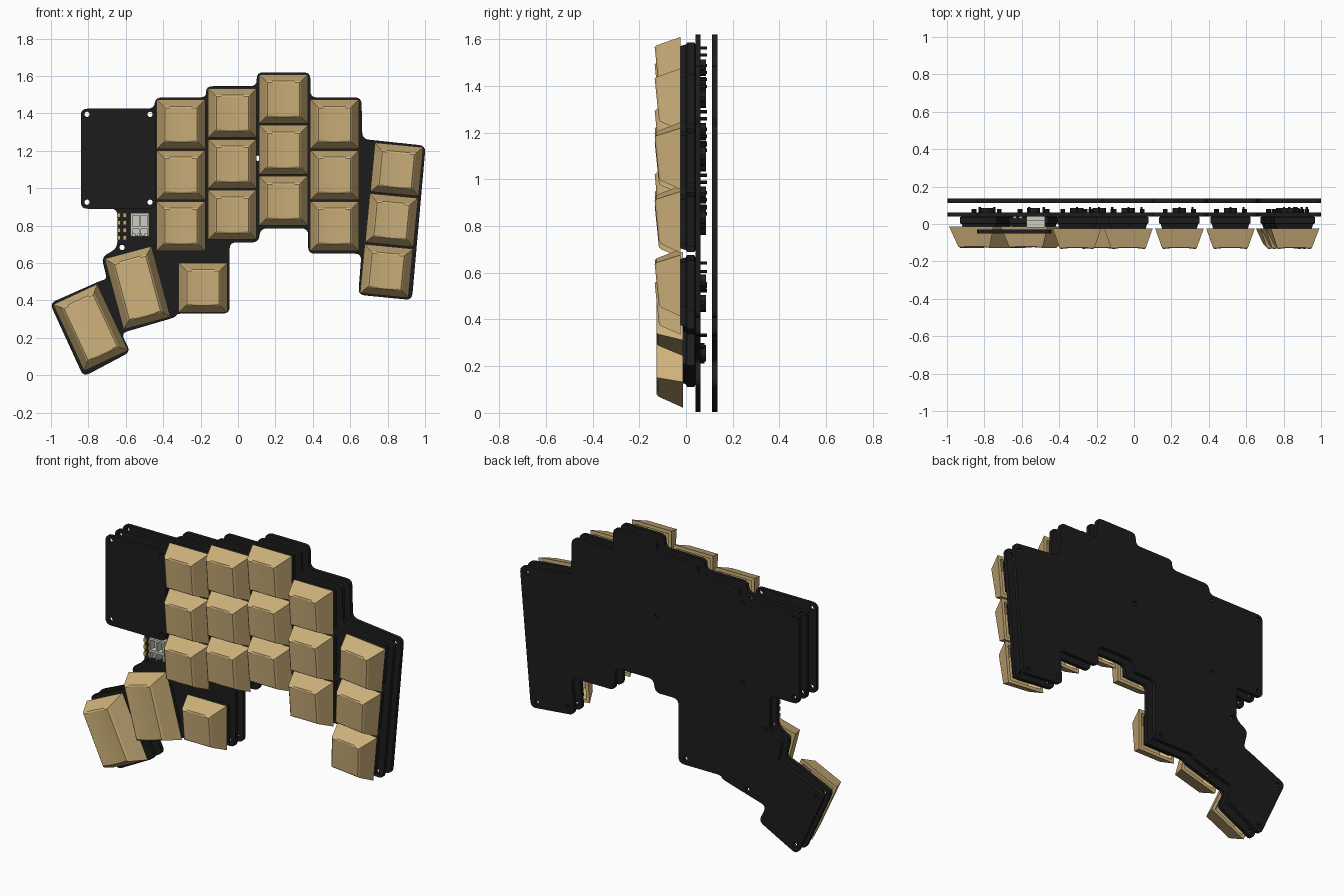
import bpy, bmesh, math
from mathutils import Vector, Matrix

if "Cube" in bpy.data.objects:
    bpy.data.objects.remove(bpy.data.objects["Cube"])


def material(name, rgb):
    m = bpy.data.materials.new(name)
    m.diffuse_color = (*rgb, 1)
    m.use_nodes = True
    m.node_tree.nodes["Principled BSDF"].inputs["Base Color"].default_value = m.diffuse_color
    return m


BLACK = material("black", (0.012, 0.012, 0.012))
TAN = material("tan", (0.63, 0.45, 0.2))
PALE = material("pale_grey", (0.6, 0.62, 0.54))
GOLD = material("gold", (0.6, 0.42, 0.15))


def place(name, mesh, loc=(0, 0, 0), angle=0):
    ob = bpy.data.objects.new(name, mesh)
    ob.location = loc
    ob.rotation_euler = (0, -math.radians(angle), 0)
    bpy.context.collection.objects.link(ob)
    return ob


def round_corners(pts, r):
    out = []
    for i, p in enumerate(pts):
        p, a, b = Vector(p), Vector(pts[i - 1]), Vector(pts[(i + 1) % len(pts)])
        s = p + (a - p).normalized() * min(r, 0.45 * (a - p).length)
        e = p + (b - p).normalized() * min(r, 0.45 * (b - p).length)
        out += [s * (1 - t) ** 2 + p * 2 * t * (1 - t) + e * t * t
                for t in (0, 0.25, 0.5, 0.75, 1)]
    return out


def plate(name, outline, holes, y0, y1):
    """Flat sheet in the xz plane with rounded corners and round holes."""
    cu = bpy.data.curves.new(name, 'CURVE')
    cu.dimensions, cu.fill_mode, cu.extrude = '2D', 'BOTH', (y1 - y0) / 2
    loops = [round_corners(outline, 0.035)]
    for hx, hz in holes:
        loops.append([(hx + 0.014 * math.cos(k * math.pi / 8),
                       hz + 0.014 * math.sin(k * math.pi / 8)) for k in range(16)])
    for loop in loops:
        sp = cu.splines.new('POLY')
        sp.points.add(len(loop) - 1)
        for q, p in zip(sp.points, loop):
            q.co = (p[0], p[1], 0, 1)
        sp.use_cyclic_u = True
    tmp = bpy.data.objects.new(name, cu)
    bpy.context.collection.objects.link(tmp)
    bpy.context.view_layer.update()
    dg = bpy.context.evaluated_depsgraph_get()
    me = bpy.data.meshes.new_from_object(tmp.evaluated_get(dg))
    bpy.data.objects.remove(tmp)
    me.transform(Matrix.Translation((0, (y0 + y1) / 2, 0)) @ Matrix.Rotation(math.pi / 2, 4, 'X'))
    me.materials.clear()
    me.materials.append(BLACK)
    return place(name, me)


def loft(bm, rings, n=1, off=(0, 0)):
    """Rings: (half width, half height, y at lower edge, y at upper edge, dish)."""
    loops = []
    for w, h, yl, yu, dish in rings:
        us = [2 * i / n - 1 for i in range(n + 1)]
        low = [bm.verts.new((off[0] + u * w, yl + dish * (1 - u * u), off[1] - h)) for u in us]
        up = [bm.verts.new((off[0] + u * w, yu + dish * (1 - u * u), off[1] + h)) for u in us]
        loops.append(low + up[::-1])
    m = 2 * n + 2
    for a, b in zip(loops, loops[1:]):
        for i in range(m):
            j = (i + 1) % m
            bm.faces.new((a[i], a[j], b[j], b[i]))
    for lp in (loops[0], loops[-1]):
        for i in range(n):
            bm.faces.new((lp[i], lp[i + 1], lp[m - 2 - i], lp[m - 1 - i]))


def cylinder(bm, x, z, r, y0, y1, seg=16):
    mat = Matrix.Translation((x, (y0 + y1) / 2, z)) @ Matrix.Rotation(math.pi / 2, 4, 'X')
    bmesh.ops.create_cone(bm, cap_ends=True, segments=seg, radius1=r, radius2=r,
                          depth=y1 - y0, matrix=mat)


def finish(bm, name, mat):
    bmesh.ops.recalc_face_normals(bm, faces=bm.faces)
    me = bpy.data.meshes.new(name)
    bm.to_mesh(me)
    bm.free()
    me.materials.append(mat)
    return me


def box(bm, x, z, w, h, y0, y1):
    loft(bm, [(w / 2, h / 2, y0, y0, 0), (w / 2, h / 2, y1, y1, 0)], 1, (x, z))


# keycap: hollow underside, tapered walls, dished sloping top
def keycap_mesh(name, w, h, yb, yl, yu, dish):
    bm = bmesh.new()
    loft(bm, [(w - 0.055, h - 0.055, -0.085, -0.085, 0),
              (w - 0.02, h - 0.02, yb, yb, 0),
              (w, h, yb, yb, 0),
              (w - 0.036, h - 0.036, yl + 0.008, yu + 0.008, 0),
              (w - 0.044, h - 0.044, yl, yu, dish)], 6)
    return finish(bm, name, mat=TAN)


# switch: tapered housing, stem, and pegs and pins behind the board
def switch_mesh():
    bm = bmesh.new()
    loft(bm, [(0.098, 0.098, 0.042, 0.042, 0), (0.108, 0.108, 0.036, 0.036, 0),
              (0.108, 0.108, 0.004, 0.004, 0), (0.1, 0.1, 0, 0, 0),
              (0.092, 0.092, -0.028, -0.028, 0)])
    box(bm, 0, 0, 0.06, 0.018, -0.084, -0.026)
    box(bm, 0, 0, 0.018, 0.06, -0.084, -0.026)
    cylinder(bm, 0, 0, 0.036, 0.04, 0.086)
    for s in (-1, 1):
        cylinder(bm, s * 0.075, 0, 0.013, 0.04, 0.08, 10)
    for x, z in ((0, 0.085), (0.07, 0.055)):
        cylinder(bm, x, z, 0.007, 0.04, 0.09, 6)
    return finish(bm, "switch", BLACK)


# the two full-size boards
outline = [(-0.84, 0.89), (-0.645, 0.89), (-0.645, 0.68), (-0.73, 0.63), (-0.7, 0.515),
           (-0.735, 0.505), (-1.006, 0.385), (-0.826, -0.008), (-0.575, 0.125), (-0.625, 0.225),
           (-0.335, 0.31), (-0.325, 0.33), (-0.045, 0.33), (-0.045, 0.71), (0.11, 0.71),
           (0.12, 0.785), (0.375, 0.785), (0.375, 0.65), (0.66, 0.65), (0.643, 0.43),
           (0.93, 0.402), (1.003, 1.227), (0.665, 1.263), (0.66, 1.485), (0.387, 1.485),
           (0.387, 1.619), (0.1, 1.619), (0.1, 1.545), (-0.17, 1.545), (-0.17, 1.485),
           (-0.44, 1.485), (-0.45, 1.425), (-0.84, 1.425)]
cover_holes = [(-0.807, 1.395), (-0.47, 1.395), (-0.807, 0.925), (-0.47, 0.925)]
holes = cover_holes + [(-0.62, 0.683), (0.105, 1.16), (-0.5, 0.29), (-0.09, 0.365),
                       (-0.815, 0.045), (-0.955, 0.365), (0.955, 1.195), (0.89, 0.44), (0.685, 0.465)]
plate("circuit_board", outline, holes, 0.04, 0.062)
plate("back_plate", outline, holes, 0.112, 0.135)

# small raised cover at the upper left
plate("corner_cover", [(-0.84, 0.89), (-0.44, 0.89), (-0.44, 1.425), (-0.84, 1.425)],
      cover_holes, -0.05, -0.03)

# keys: main columns, tilted outer column, then thumb keys
keys = []
for cx, top in ((-0.305, 1.342), (-0.03, 1.402), (0.243, 1.477), (0.516, 1.342)):
    keys += [(cx, top - 0.2725 * r, 0) for r in range(3)]
keys += [(0.849 - 0.0275 * r, 1.1 - 0.2715 * r, -5.5) for r in range(3)]
keys.append((-0.187, 0.468, 0))
thumbs = [(-0.537, 0.467, 15), (-0.788, 0.255, 25)]

cap = keycap_mesh("keycap", 0.13, 0.132, -0.024, -0.116, -0.134, 0.007)
tall_cap = keycap_mesh("tall_keycap", 0.13, 0.196, -0.013, -0.127, -0.127, 0.004)
switch = switch_mesh()
for i, (x, z, a) in enumerate(keys + thumbs):
    tall = i >= len(keys)
    place("thumb_keycap" if tall else "keycap", tall_cap if tall else cap, (x, 0, z), a)
    place("switch", switch, (x, 0, z), a)

# cable connector: shell walls, partitions and feet
bm = bmesh.new()
box(bm, -0.525, 0.8, 0.1, 0.11, 0.02, 0.041)
for x in (-0.57, -0.525, -0.48):
    box(bm, x, 0.805, 0.01, 0.12, -0.018, 0.022)
for z, h in ((0.86, 0.012), (0.79, 0.014)):
    box(bm, -0.525, z, 0.1, h, -0.018, 0.022)
for x in (-0.56, -0.525, -0.49):
    box(bm, x, 0.75, 0.022, 0.016, 0.0, 0.041)
place("cable_connector", finish(bm, "cable_connector", PALE))

# gold solder pads beside the connector
bm = bmesh.new()
for x in (-0.637, -0.605):
    for z in (0.855, 0.815, 0.775, 0.735):
        box(bm, x, z, 0.018, 0.022, 0.03, 0.041)
place("solder_pads", finish(bm, "solder_pads", GOLD))
